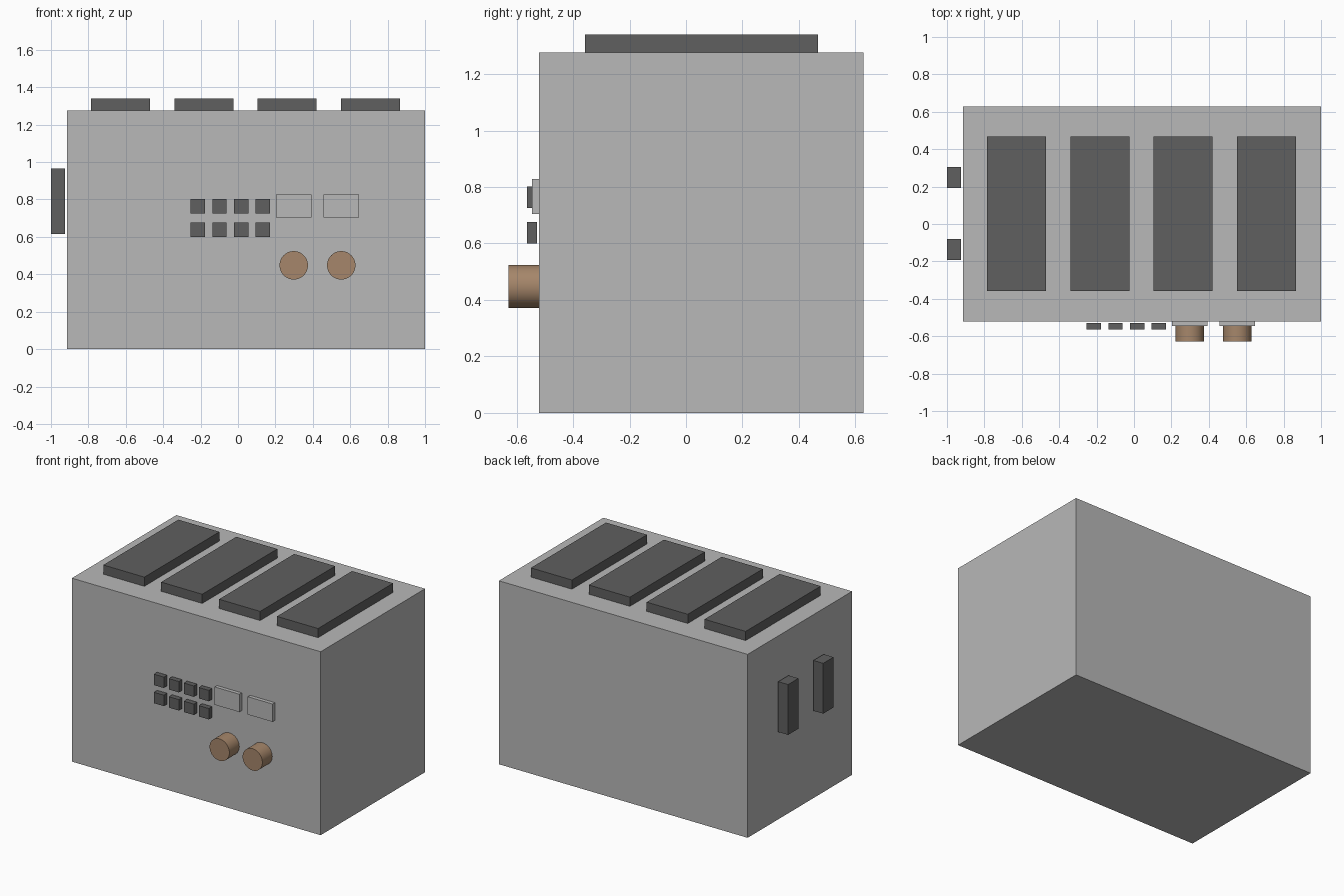
import bpy
import math

cube = bpy.data.objects.get("Cube")
if cube:
    bpy.data.objects.remove(cube, do_unlink=True)


def material(name, rgb):
    m = bpy.data.materials.new(name)
    m.use_nodes = True
    m.diffuse_color = (*rgb, 1)
    m.node_tree.nodes["Principled BSDF"].inputs["Base Color"].default_value = (*rgb, 1)
    return m


grey = material("light grey", (0.48, 0.48, 0.48))
dark = material("dark grey", (0.115, 0.115, 0.115))
tan = material("tan", (0.38, 0.24, 0.145))


def box(name, x, y, z, mat):
    """Box spanning the given (low, high) ranges."""
    spans = (x, y, z)
    bpy.ops.mesh.primitive_cube_add(size=1, location=[(a + b) / 2 for a, b in spans])
    ob = bpy.context.object
    ob.name = name
    ob.scale = [b - a for a, b in spans]
    bpy.ops.object.transform_apply(location=False, rotation=False, scale=True)
    ob.data.materials.append(mat)
    return ob


FRONT, TOP = -0.52, 1.276

# Main cabinet
box("cabinet", (-0.914, 1), (FRONT, 0.628), (0, TOP), grey)

# Four raised panels on the top
for i in range(4):
    x = -0.786 + 0.4455 * i
    box(f"top_panel_{i + 1}", (x, x + 0.316), (-0.358, 0.467), (TOP, 1.34), dark)

# Two upright handles on the right side
for i, y in enumerate((-0.193, 0.193)):
    box(f"side_handle_{i + 1}", (-1, -0.924), (y, y + 0.113), (0.616, 0.966), dark)

# Two rows of four push buttons, standing just proud of the front
for row, z in enumerate((0.6, 0.726)):
    for col in range(4):
        x = -0.253 + 0.1155 * col
        box(f"button_{row + 1}_{col + 1}", (x, x + 0.077),
            (-0.564, -0.528), (z, z + 0.076), dark)

# Two display plates, each with a round knob below
for i in range(2):
    x = 0.298 + 0.254 * i
    box(f"display_{i + 1}", (x - 0.095, x + 0.095), (-0.546, FRONT), (0.704, 0.828), grey)
    bpy.ops.mesh.primitive_cylinder_add(vertices=48, radius=0.076, depth=0.109,
                                        location=(x, FRONT - 0.0545, 0.448),
                                        rotation=(math.pi / 2, 0, 0))
    knob = bpy.context.object
    knob.name = f"knob_{i + 1}"
    knob.data.materials.append(tan)
    bpy.ops.object.shade_smooth_by_angle()
